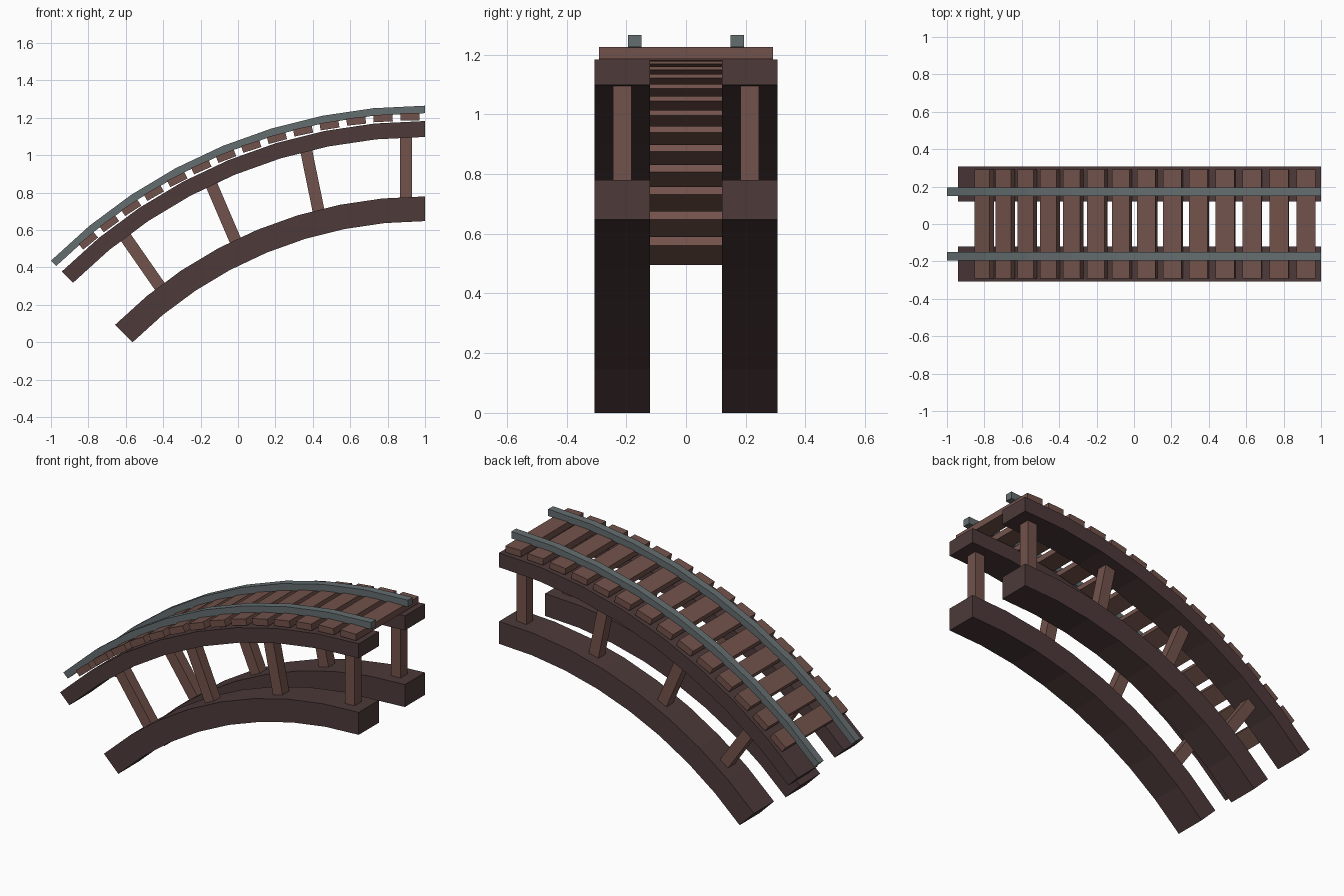
import bpy, bmesh
from math import sin, cos, radians

if "Cube" in bpy.data.objects:
    bpy.data.objects.remove(bpy.data.objects["Cube"])

CX, CZ = 1.0, -1.563      # centre of the 45 degree bend
SWEEP, SEGMENTS = 45, 8


def material(name, rgb):
    m = bpy.data.materials.new(name)
    m.diffuse_color = (*rgb, 1)
    m.use_nodes = True
    m.node_tree.nodes["Principled BSDF"].inputs["Base Color"].default_value = m.diffuse_color
    return m


dark_wood = material("dark_wood", (0.075, 0.042, 0.042))
light_wood = material("light_wood", (0.17, 0.085, 0.07))
steel = material("steel", (0.13, 0.155, 0.16))


def bend(x, y, r, deg):
    """Rotate a point, x along the track and r above the centre, round the bend."""
    a = radians(deg)
    return (CX + x * cos(a) - r * sin(a), y, CZ + r * cos(a) + x * sin(a))


def loft(name, sections, mat):
    """Join four-point sections into a closed bar."""
    bm = bmesh.new()
    rings = [[bm.verts.new(p) for p in s] for s in sections]
    for a, b in zip(rings, rings[1:]):
        for i in range(4):
            j = (i + 1) % 4
            bm.faces.new((a[i], a[j], b[j], b[i]))
    bm.faces.new(rings[0])
    bm.faces.new(rings[-1])
    bmesh.ops.recalc_face_normals(bm, faces=bm.faces)
    mesh = bpy.data.meshes.new(name)
    bm.to_mesh(mesh)
    bm.free()
    mesh.materials.append(mat)
    bpy.context.collection.objects.link(bpy.data.objects.new(name, mesh))


def corners(y0, y1, r0, r1):
    return ((y0, r0), (y1, r0), (y1, r1), (y0, r1))


def arc_bar(name, y0, y1, r0, r1, mat):
    loft(name, [[bend(0, y, r, SWEEP * k / SEGMENTS) for y, r in corners(y0, y1, r0, r1)]
                for k in range(SEGMENTS + 1)], mat)


def block(name, x, width, y0, y1, r0, r1, deg, mat):
    loft(name, [[bend(x + d, y, r, deg) for y, r in corners(y0, y1, r0, r1)]
                for d in (-width / 2, width / 2)], mat)


for side, s in (("front", -1), ("back", 1)):
    # Curved rails and beams
    arc_bar(side + "_rail", s * 0.149, s * 0.194, 2.788, 2.828, steel)
    arc_bar(side + "_upper_beam", s * 0.121, s * 0.307, 2.661, 2.746, dark_wood)
    arc_bar(side + "_lower_beam", s * 0.121, s * 0.307, 2.211, 2.343, dark_wood)
    # Posts between the beams
    for k in range(4):
        block(f"{side}_post_{k + 1}", -0.102, 0.064, s * 0.182, s * 0.245,
              2.325, 2.68, 11.6 * k, light_wood)

# Cross ties under the rails
for k in range(14):
    block(f"tie_{k + 1}", -0.08, 0.102, -0.291, 0.291, 2.750, 2.788, 2.99 * k, light_wood)
